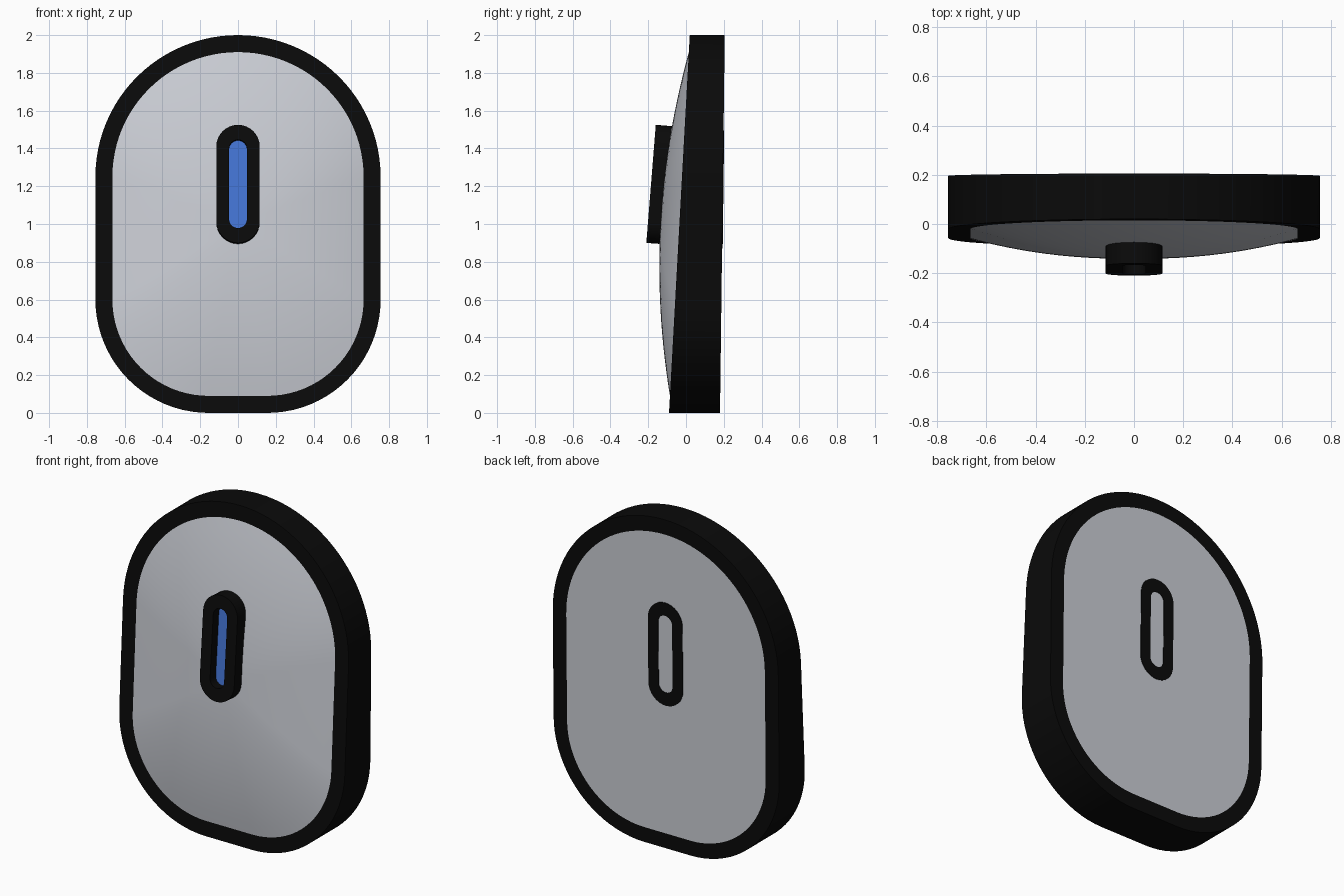
import bpy, bmesh
from math import sin, cos, pi, radians

cube = bpy.data.objects.get("Cube")
if cube:
    bpy.data.objects.remove(cube)


def material(name, rgb, rough=0.6):
    m = bpy.data.materials.new(name)
    m.use_nodes = True
    m.diffuse_color = (*rgb, 1)
    bsdf = m.node_tree.nodes["Principled BSDF"]
    bsdf.inputs["Base Color"].default_value = (*rgb, 1)
    bsdf.inputs["Roughness"].default_value = rough
    return m


black = material("black", (0.003, 0.003, 0.003))
grey = material("light grey", (0.60, 0.62, 0.67))
blue = material("blue", (0.06, 0.18, 0.68))


def arc(cx, cz, rx, rz, start, steps, sweep):
    return [(cx + rx * cos(start + sweep * i / steps),
             cz + rz * sin(start + sweep * i / steps)) for i in range(steps + 1)]


def body_outline(inset):
    """Wide round top, softly squared bottom."""
    r = 0.60 - inset
    return (arc(0, 1.25, 0.755 - inset, 0.75 - inset, 0, 48, pi)
            + arc(-0.155, 0.60, r, r, pi, 20, pi / 2)
            + arc(0.155, 0.60, r, r, 1.5 * pi, 20, pi / 2))


def capsule(r, half):
    return (arc(0, 1.2125 + half, r, r, 0, 16, pi)
            + arc(0, 1.2125 - half, r, r, pi, 16, pi))


def front_y(z):
    return -0.09 + 0.055 * z


def back_y(z):
    return 0.18 + 0.0125 * z


def button_y(z):
    return -0.21 + 0.08 * (z - 0.9)


def place(outline, depth, dy=0.0, dz=0.0):
    """Lay an outline on a sloping plane."""
    return [(x, depth(z) + dy, z + dz) for x, z in outline]


def loft(name, loops, mat, closed=False, cap=False):
    bm = bmesh.new()
    rings = [[bm.verts.new(p) for p in loop] for loop in loops]
    pairs = list(zip(rings, rings[1:]))
    if closed:
        pairs.append((rings[-1], rings[0]))
    for a, b in pairs:
        for i in range(len(a)):
            j = (i + 1) % len(a)
            bm.faces.new((a[i], a[j], b[j], b[i]))
    if cap:
        bm.faces.new(rings[-1])
    bmesh.ops.recalc_face_normals(bm, faces=bm.faces)
    # open sheets in front must face -y, those behind +y
    if not closed:
        bm.normal_update()
        facing = sum(f.normal.y * f.calc_area() for f in bm.faces)
        want = 1 if name.startswith("back") else -1
        if facing * want < 0:
            bmesh.ops.reverse_faces(bm, faces=bm.faces)
    mesh = bpy.data.meshes.new(name)
    bm.to_mesh(mesh)
    bm.free()
    mesh.materials.append(mat)
    obj = bpy.data.objects.new(name, mesh)
    bpy.context.collection.objects.link(obj)
    bpy.ops.object.select_all(action='DESELECT')
    obj.select_set(True)
    bpy.context.view_layer.objects.active = obj
    bpy.ops.object.shade_smooth_by_angle(angle=radians(35))
    return obj


# Black rim: a closed band around the housing
outer, inner = body_outline(0), body_outline(0.09)
loft("rim", [place(outer, front_y), place(outer, back_y),
             place(inner, back_y), place(inner, front_y)], black, closed=True)

# Domed front panel: shrinking copies of the inner outline
dome = []
for k in range(14, 0, -1):
    r = k / 14
    dome.append([(x * r, front_y(1 + (z - 1) * r) - 0.1 * (1 - r * r), 1 + (z - 1) * r)
                 for x, z in inner])
loft("front_panel", dome, grey, cap=True)

# Flat back panel
loft("back_panel", [place(inner, back_y),
                    place(body_outline(0.2), back_y)], grey, cap=True)

# Button surround: a capsule tube passing through to the back
ring_out, ring_in = capsule(0.115, 0.1975), capsule(0.047, 0.187)
loft("button_surround", [place(ring_out, button_y),
                         place(ring_out, back_y, 0.003, -0.03),
                         place(ring_in, back_y, 0.003, -0.03),
                         place(ring_in, button_y)], black, closed=True)

# Blue light strip, recessed in the surround
strip = capsule(0.05, 0.19)
loft("button_light", [place(strip, button_y, 0.055),
                      place(capsule(0.02, 0.19), button_y, 0.055)], blue, cap=True)
